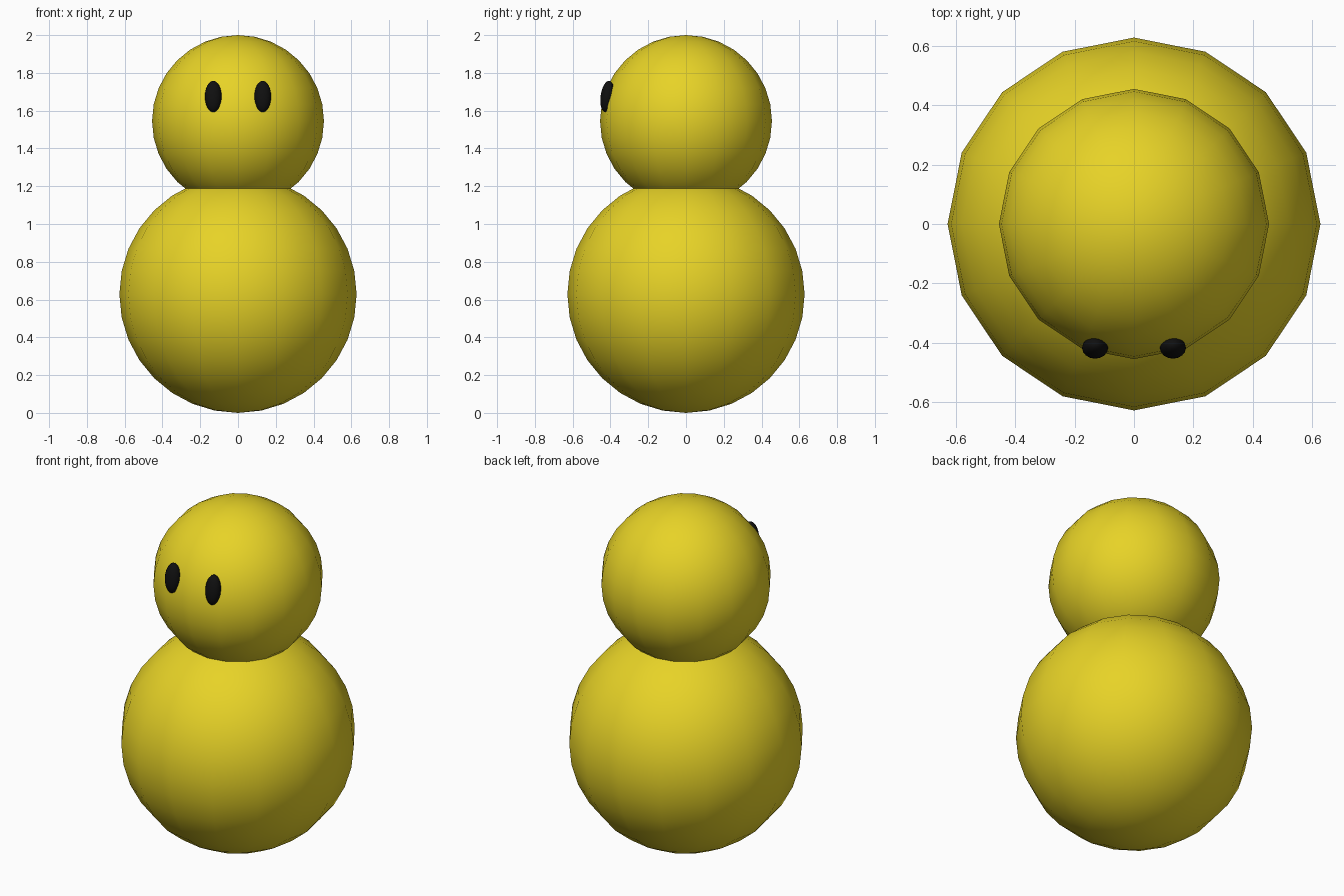
import bpy, math

if "Cube" in bpy.data.objects:
    bpy.data.objects.remove(bpy.data.objects["Cube"])


def material(name, color):
    m = bpy.data.materials.new(name)
    m.diffuse_color = color
    m.use_nodes = True
    m.node_tree.nodes["Principled BSDF"].inputs["Base Color"].default_value = m.diffuse_color
    return m


def ball(name, loc, size, mat, segments=16, rings=16, rot=(0, 0, 0)):
    bpy.ops.mesh.primitive_uv_sphere_add(segments=segments, ring_count=rings, radius=1,
                                         location=loc, rotation=rot)
    ob = bpy.context.object
    ob.name = name
    ob.scale = size
    bpy.ops.object.transform_apply(location=False, rotation=False, scale=True)
    bpy.ops.object.shade_smooth()
    ob.data.materials.append(mat)
    return ob


yellow = material("yellow", (0.8, 0.65, 0.02, 1))
black = material("black", (0.005, 0.005, 0.005, 1))

# Body and head
ball("body", (0, 0, 0.628), (0.628,) * 3, yellow)
ball("head", (0, 0, 1.545), (0.455,) * 3, yellow)

# Eyes, leaning back slightly with the curve of the head
for side, x in (("left", 0.131), ("right", -0.131)):
    ball(side + "_eye", (x, -0.417, 1.675), (0.044, 0.035, 0.084), black,
         rot=(math.radians(-8), 0, 0))
